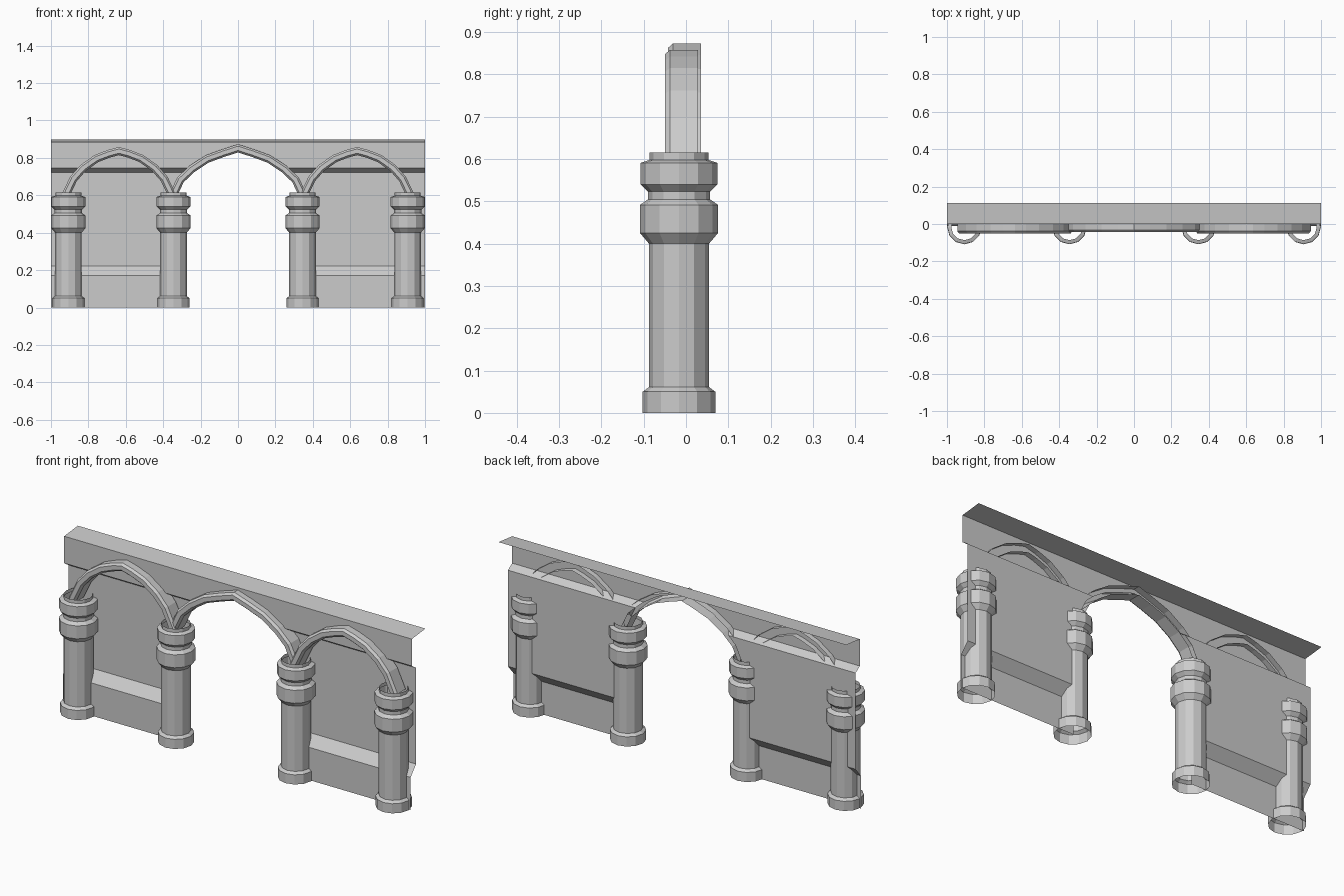
import bpy, bmesh, math
from mathutils import Vector

if "Cube" in bpy.data.objects:
    bpy.data.objects.remove(bpy.data.objects["Cube"], do_unlink=True)

stone = bpy.data.materials.new("grey_stone")
stone.use_nodes = True
GREY = (0.6, 0.6, 0.6, 1)
stone.diffuse_color = GREY
stone.node_tree.nodes["Principled BSDF"].inputs["Base Color"].default_value = GREY


def finish(bm, name):
    mesh = bpy.data.meshes.new(name)
    bm.to_mesh(mesh)
    bm.free()
    mesh.materials.append(stone)
    obj = bpy.data.objects.new(name, mesh)
    bpy.context.collection.objects.link(obj)
    return obj


def loft(bm, rows, closed=False):
    """Join rows of points with quads."""
    grid = [[bm.verts.new(p) for p in row] for row in rows]
    for a, b in zip(grid, grid[1:]):
        count = len(a)
        for i in range(count if closed else count - 1):
            j = (i + 1) % count
            bm.faces.new((a[i], a[j], b[j], b[i]))


# Columns: open twelve-sided shells with base, shaft and two collars
COLUMN = [(0.086, 0), (0.086, 0.05), (0.071, 0.061), (0.071, 0.40),
          (0.092, 0.425), (0.092, 0.492), (0.073, 0.505), (0.073, 0.523),
          (0.0905, 0.54), (0.0905, 0.591), (0.07, 0.598), (0.07, 0.616)]
SIDES = 12


def column(name, x):
    bm = bmesh.new()
    angles = [math.tau * i / SIDES for i in range(SIDES)]
    loft(bm, [[(x + r * math.cos(a), r * math.sin(a) - 0.0165, z) for a in angles]
              for r, z in COLUMN], closed=True)
    finish(bm, name)


for side, sx in (("left", 1), ("right", -1)):
    column(side + "_outer_column", sx * 0.907)
    column(side + "_inner_column", sx * 0.345)


# Arches: chamfered band swept along a pointed curve
SIDE_HALF = [(-0.308, 0.60), (-0.26, 0.70), (-0.205, 0.762), (-0.13, 0.815), (-0.06, 0.842)]
MAIN_HALF = [(-0.37, 0.60), (-0.325, 0.695), (-0.26, 0.757), (-0.175, 0.813), (-0.085, 0.846)]


def full_path(half, top):
    return half + [(0, top)] + [(-x, z) for x, z in reversed(half)]


def inward(path, i):
    """Mitred normal pointing to the inside of the arch."""
    pts = [Vector(p) for p in path]
    dirs = []
    if i > 0:
        dirs.append((pts[i] - pts[i - 1]).normalized())
    if i < len(pts) - 1:
        dirs.append((pts[i + 1] - pts[i]).normalized())
    t = sum(dirs, Vector((0, 0))).normalized()
    return Vector((t.y, -t.x)) / max(0.5, t.dot(dirs[0]))


def arch(name, cx, path, front, back):
    section = [(0, back), (0, front + 0.012), (0.01, front),
               (0.032, front), (0.042, front + 0.012), (0.042, back)]
    rows = []
    for i, (x, z) in enumerate(path):
        n = inward(path, i)
        rows.append([(cx + x + n.x * d, y, z + n.y * d) for d, y in section])
    bm = bmesh.new()
    loft(bm, rows)
    bmesh.ops.recalc_face_normals(bm, faces=bm.faces[:])
    finish(bm, name)


MAIN = full_path(MAIN_HALF, 0.873)
SIDE = full_path(SIDE_HALF, 0.858)
arch("centre_arch", 0, MAIN, -0.043, 0.035)
arch("left_arch", 0.637, SIDE, -0.05, 0.028)
arch("right_arch", -0.637, SIDE, -0.05, 0.028)

# Wall: one profile of plinth, ledge, panel, frieze and cornice
WALL = [(-0.01, 0), (-0.01, 0.17), (0.035, 0.222), (0.035, 0.722),
        (0, 0.745), (0, 0.885), (0.112, 0.897)]


def wall_strip(x0, x1):
    bm = bmesh.new()
    loft(bm, [[(x, y, z) for y, z in WALL] for x in (x0, x1)])
    return bm


for side, sx in (("left", 1), ("right", -1)):
    finish(wall_strip(*sorted((sx * 0.345, sx))), side + "_wall")

# Wall over the centre opening, trimmed along the middle of the arch band
line = []
for i, (x, z) in enumerate(MAIN):
    n = inward(MAIN, i)
    line.append((x + n.x * 0.02, z + n.y * 0.02))
spandrel = bmesh.new()
for (x0, z0), (x1, z1) in zip(line, line[1:]):
    strip = wall_strip(x0, x1)
    bmesh.ops.bisect_plane(strip, geom=strip.verts[:] + strip.edges[:] + strip.faces[:],
                           plane_co=(x0, 0, z0), plane_no=(z0 - z1, 0, x1 - x0),
                           clear_inner=True)
    part = bpy.data.meshes.new("strip")
    strip.to_mesh(part)
    strip.free()
    spandrel.from_mesh(part)
    bpy.data.meshes.remove(part)
bmesh.ops.remove_doubles(spandrel, verts=spandrel.verts[:], dist=0.0005)
finish(spandrel, "centre_spandrel")
